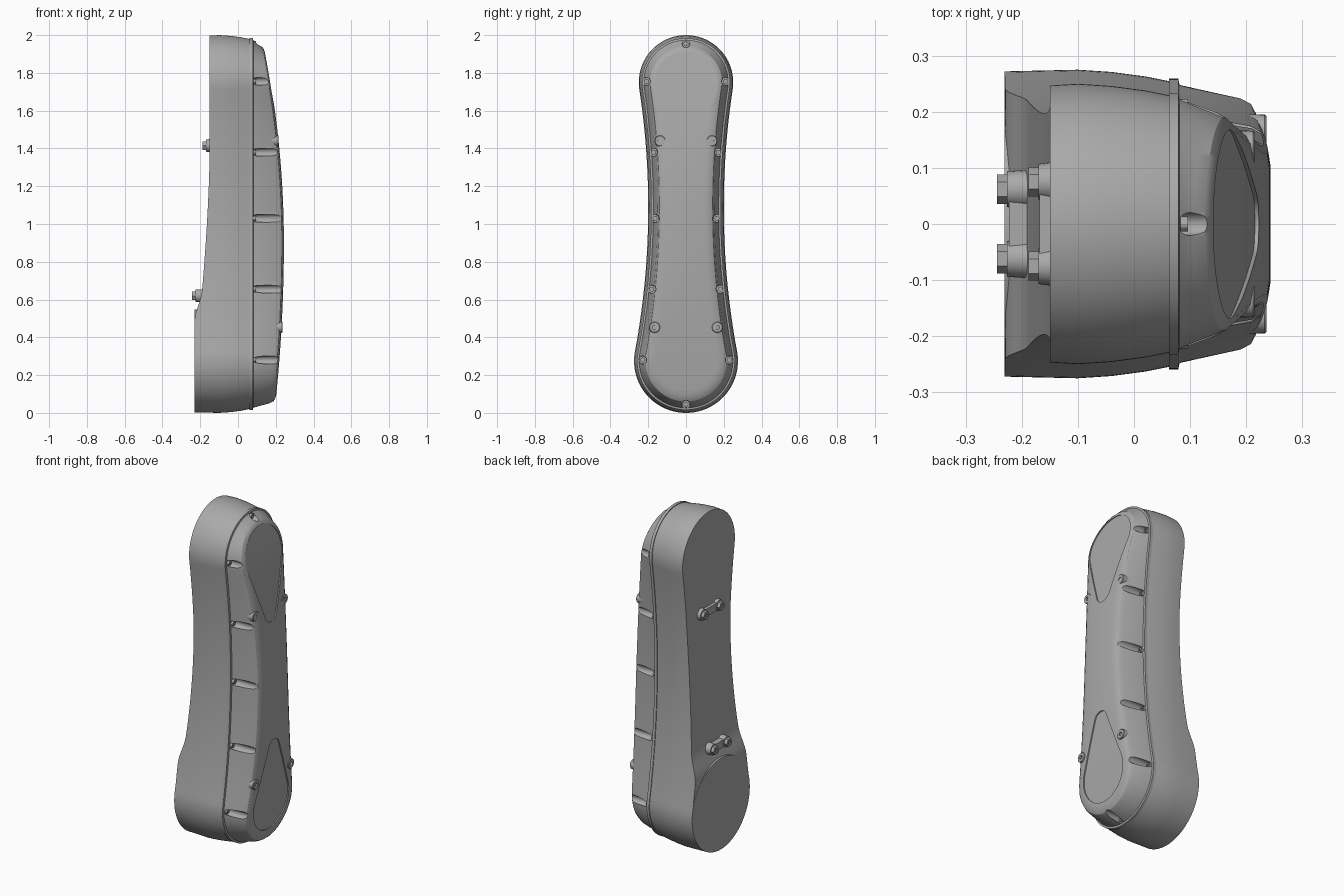
import bpy
import bmesh
from math import sin, cos, asin, atan2, pi, hypot

cube = bpy.data.objects.get("Cube")
if cube:
    bpy.data.objects.remove(cube)

grey = bpy.data.materials.new("housing grey")
grey.use_nodes = True
grey.diffuse_color = (0.4, 0.4, 0.4, 1)
grey.node_tree.nodes["Principled BSDF"].inputs["Base Color"].default_value = (0.4, 0.4, 0.4, 1)

TOP_Z, TOP_R = 1.75, 0.25
LOW_Z, LOW_R = 0.275, 0.275
WAIST_R, WAIST_Y, WAIST_Z = 4.165, 4.365, 1.0875


def make(name, bm):
    bmesh.ops.recalc_face_normals(bm, faces=bm.faces)
    mesh = bpy.data.meshes.new(name)
    bm.to_mesh(mesh)
    bm.free()
    obj = bpy.data.objects.new(name, mesh)
    bpy.context.collection.objects.link(obj)
    mesh.materials.append(grey)
    return obj


def activate(obj):
    bpy.ops.object.select_all(action='DESELECT')
    obj.select_set(True)
    bpy.context.view_layer.objects.active = obj


def smooth(obj, angle=0.5):
    activate(obj)
    bpy.ops.object.shade_smooth_by_angle(angle=angle)


def arc(cy, cz, r, a0, a1, n):
    return [(cy + r * cos(a0 + (a1 - a0) * i / n), cz + r * sin(a0 + (a1 - a0) * i / n))
            for i in range(n + 1)]


def waisted(inset):
    """Half outline: two end circles joined by a tangent concave arc."""
    a = atan2(WAIST_Z - TOP_Z, WAIST_Y)
    b = atan2(WAIST_Z - LOW_Z, WAIST_Y)
    return (arc(0, TOP_Z, TOP_R - inset, pi / 2, a, 28)
            + arc(WAIST_Y, WAIST_Z, WAIST_R + inset, pi + a, pi + b, 48)[1:-1]
            + arc(0, LOW_Z, LOW_R - inset, b, -pi / 2, 28))


def teardrop(z1, r1, z2, r2):
    """Half outline: two circles joined by straight tangents."""
    a = asin((r2 - r1) / (z1 - z2))
    p, q = arc(0, z1, r1, pi / 2, a, 20), arc(0, z2, r2, a, -pi / 2, 20)
    (y0, z0), (y1, zz) = p[-1], q[0]
    side = [(y0 + (y1 - y0) * i / 12, z0 + (zz - z0) * i / 12) for i in range(1, 12)]
    return p + side + q


def loft(bm, rings):
    """Skin mirrored half outlines; each ring is (half outline, x as a function of z)."""
    loops = []
    for half, fx in rings:
        right = [bm.verts.new((fx(z), y, z)) for y, z in half]
        left = [bm.verts.new((fx(z), -y, z)) for y, z in half[1:-1]]
        loops.append((right, [right[0]] + left + [right[-1]]))
    for (r0, l0), (r1, l1) in zip(loops, loops[1:]):
        for s, t in ((r0, r1), (l0, l1)):
            for i in range(len(s) - 1):
                bm.faces.new((s[i], s[i + 1], t[i + 1], t[i]))
    for r, l in (loops[0], loops[-1]):
        for i in range(len(r) - 1):
            bm.faces.new(list(dict.fromkeys((r[i], r[i + 1], l[i + 1], l[i]))))


def lathe(bm, y, z, profile, sides=24):
    """Solid turned about an x-parallel axis; profile is (x, radius) pairs."""
    loops = [[bm.verts.new((x, y + r * cos(2 * pi * i / sides), z + r * sin(2 * pi * i / sides)))
              for i in range(sides)] for x, r in profile]
    for s, t in zip(loops, loops[1:]):
        for i in range(sides):
            j = (i + 1) % sides
            bm.faces.new((s[i], s[j], t[j], t[i]))
    bm.faces.new(loops[0])
    bm.faces.new(loops[-1])


def flat(x):
    return lambda z: x


def front(offset=0):
    return lambda z: 0.243 - (0.097 if z > 0.9 else 0.0625) * (z - 0.9) ** 2 + offset


def back(z):
    x = -0.15 - 0.04 * min(1, max(0, (1.4 - z) / 0.75)) ** 1.6
    t = min(1, max(0, (0.66 - z) / 0.18))
    return x - 0.04 * t * t * (3 - 2 * t)


# Rear body with a stepped back
bm = bmesh.new()
loft(bm, [(waisted(0.003), back), (waisted(0), flat(-0.1)), (waisted(0.004), flat(-0.04)),
          (waisted(0.012), flat(0.02)), (waisted(0.022), flat(0.07))])
smooth(make("rear_body", bm))

# Round end disc at the lower back
bm = bmesh.new()
lathe(bm, 0, LOW_Z, [(-0.231, LOW_R - 0.003), (-0.1, LOW_R - 0.001)], 72)
smooth(make("rear_disc", bm))

# Front cover with flange lip, drafted wall and crowned face
bm = bmesh.new()
loft(bm, [(waisted(0.016), flat(0.062)), (waisted(0.016), flat(0.079)),
          (waisted(0.027), flat(0.081)), (waisted(0.05), front(-0.03)),
          (waisted(0.06), front(-0.012)), (waisted(0.075), front(-0.004)),
          (waisted(0.1), front())])
cover = make("front_cover", bm)

# Cutter for the screw pockets and the two recessed panels
screws = [(0, 1.955), (0, 0.045)]
for y, z in ((0.21, 1.755), (0.172, 1.38), (0.164, 1.03), (0.182, 0.655), (0.23, 0.28)):
    screws += [(y, z), (-y, z)]
bm = bmesh.new()
for y, z in screws:
    lathe(bm, y, z, [(0.083, 0.02), (0.3, 0.024)])
for outline in (teardrop(1.745, 0.168, 1.415, 0.055), teardrop(0.615, 0.05, 0.285, 0.165)):
    loft(bm, [(outline, front(-0.007)), (outline, flat(0.3))])
cutter = make("cover_cutter", bm)
cutter.hide_render = True
mod = cover.modifiers.new("pockets", 'BOOLEAN')
mod.operation = 'DIFFERENCE'
mod.solver = 'EXACT'
mod.object = cutter
activate(cover)
bpy.ops.object.modifier_apply(modifier=mod.name)
bpy.data.objects.remove(cutter)
smooth(cover)

# Cover screws
bm = bmesh.new()
for y, z in screws:
    lathe(bm, y, z, [(0.07, 0.013), (0.096, 0.013), (0.096, 0.006), (0.09, 0.006)], 12)
smooth(make("cover_screws", bm))

# Hollow mounting posts on the cover
bm = bmesh.new()
for y, z, tip in ((0.137, 1.44, 0.215), (0.166, 0.453, 0.236)):
    for s in (-1, 1):
        lathe(bm, s * y, z, [(0.1, 0.032), (tip - 0.003, 0.029), (tip, 0.026),
                             (tip, 0.011), (tip - 0.02, 0.011)])
smooth(make("mounting_posts", bm))

# Rear brackets: a rounded bar carrying a pair of hex bolts
for name, y, z, x0, x1 in (("upper_bracket", 0.075, 1.415, -0.14, -0.17),
                           ("lower_bracket", 0.062, 0.62, -0.17, -0.226)):
    bm = bmesh.new()
    for s in (-1, 1):
        lathe(bm, s * y, z, [(x0, 0.036), (x1, 0.032)], 20)
        lathe(bm, s * y, z, [(x0, 0.026), (x1 - 0.018, 0.026), (x1 - 0.018, 0.012),
                             (x1 - 0.012, 0.012)], 6)
    bar = bmesh.ops.create_cube(bm, size=1)["verts"]
    for v in bar:
        v.co = ((x0 + x1) / 2 + v.co.x * abs(x1 - x0) * 0.9, v.co.y * 2 * y, z + v.co.z * 0.045)
    smooth(make(name, bm))
